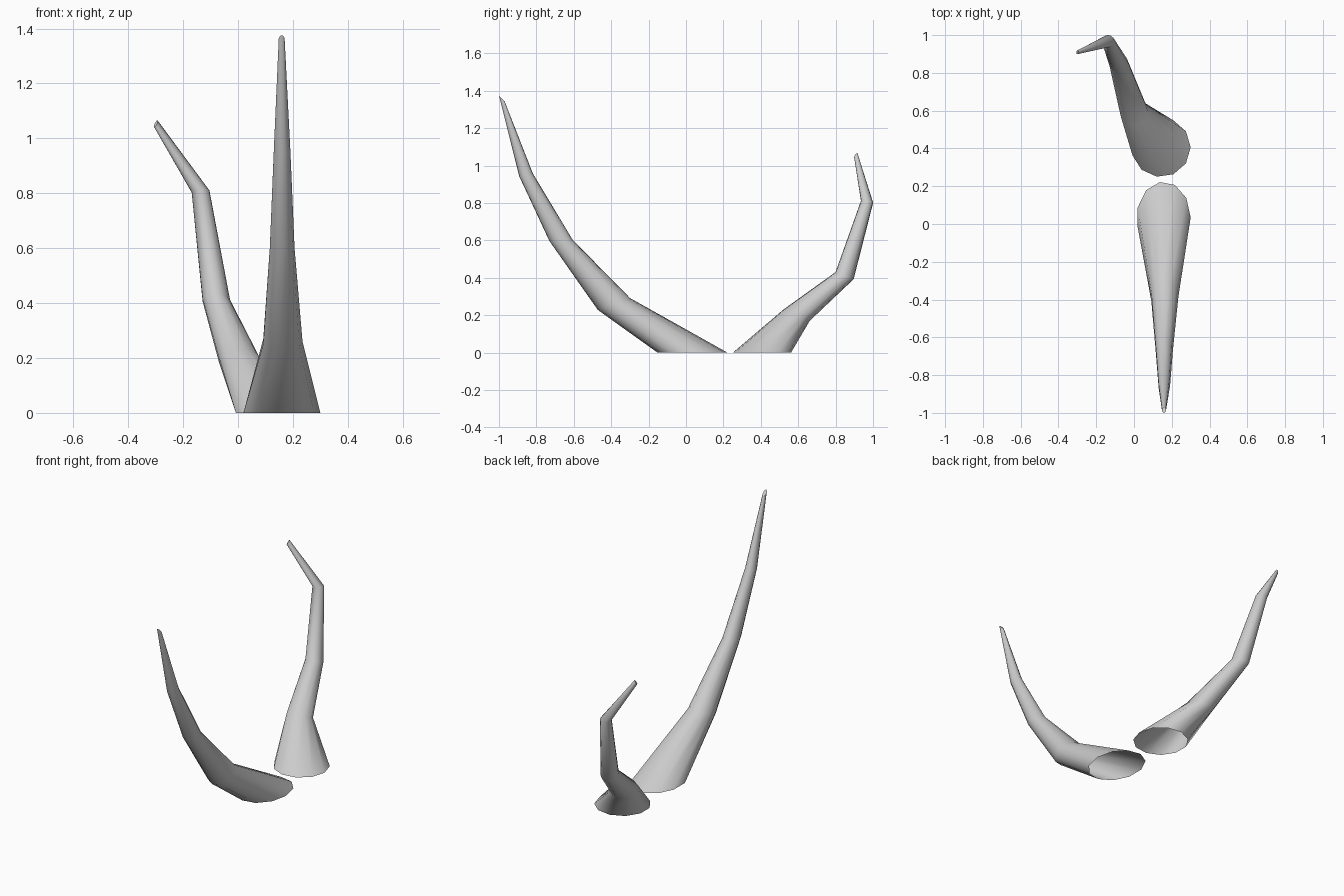
import bpy, bmesh
from math import sin, cos, tau
from mathutils import Vector

if "Cube" in bpy.data.objects:
    bpy.data.objects.remove(bpy.data.objects["Cube"])

SIDES = 11


def horn(name, rings):
    """Loft through rings: (centre, half-width x, half-width y, rise along x, rise along y)."""
    bm = bmesh.new()
    loops = []
    for centre, rx, ry, zx, zy in rings:
        loop = []
        for i in range(SIDES):
            c, s = cos(tau * i / SIDES), sin(tau * i / SIDES)
            loop.append(bm.verts.new(Vector(centre) + Vector((rx * c, ry * s, zx * c + zy * s))))
        loops.append(loop)
    for a, b in zip(loops, loops[1:]):
        for i in range(SIDES):
            j = (i + 1) % SIDES
            bm.faces.new((a[i], a[j], b[j], b[i])).smooth = True
    bm.faces.new(loops[-1])  # blunt tip; the base stays open
    mesh = bpy.data.meshes.new(name)
    bm.to_mesh(mesh)
    bm.free()
    obj = bpy.data.objects.new(name, mesh)
    bpy.context.collection.objects.link(obj)


# Long horn sweeping forward
horn("front_horn", [
    ((0.157, 0.035, 0.0), 0.143, 0.189, 0, 0),
    ((0.162, -0.385, 0.26), 0.073, 0.087, 0, 0.032),
    ((0.160, -0.668, 0.60), 0.046, 0.063, 0, 0.003),
    ((0.160, -0.855, 0.95), 0.031, 0.037, 0, 0.007),
    ((0.159, -0.985, 1.36), 0.011, 0.015, 0, -0.015),
])

# Shorter horn, sweeping back and hooked to the side
horn("back_horn", [
    ((0.143, 0.406, 0.0), 0.157, 0.157, 0, 0),
    ((0.002, 0.590, 0.20), 0.075, 0.072, 0.005, -0.03),
    ((-0.080, 0.848, 0.412), 0.051, 0.049, 0, -0.019),
    ((-0.137, 0.968, 0.807), 0.033, 0.033, 0.003, -0.005),
    ((-0.299, 0.909, 1.053), 0.007, 0.010, 0.010, 0.008),
])
